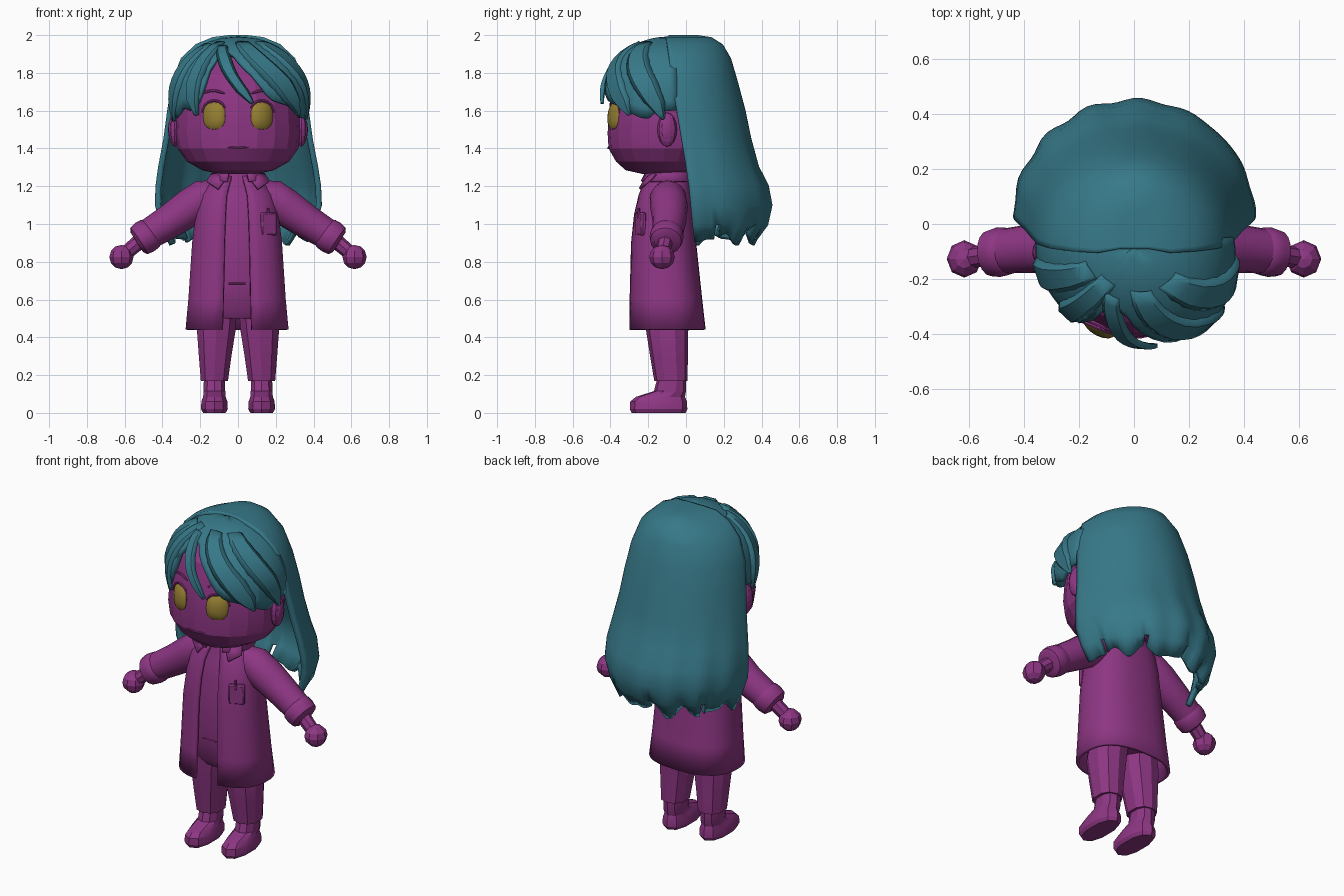
import bpy, bmesh, math
from math import sin, cos, pi, radians
from mathutils import Vector

if "Cube" in bpy.data.objects:
    bpy.data.objects.remove(bpy.data.objects["Cube"])


def material(name, rgb):
    m = bpy.data.materials.new(name)
    m.diffuse_color = (*rgb, 1)
    m.use_nodes = True
    m.node_tree.nodes["Principled BSDF"].inputs["Base Color"].default_value = m.diffuse_color
    return m


PURPLE = material("purple", (0.27, 0.037, 0.23))
TEAL = material("teal", (0.038, 0.19, 0.25))
GOLD = material("gold", (0.30, 0.21, 0.032))


def build(name, rows, mat, closed=True, caps=True, smooth=40, thick=0):
    """Skin a list of equal-length point rows."""
    bm = bmesh.new()
    vs = [[bm.verts.new(p) for p in r] for r in rows]
    n = len(rows[0])
    for a, b in zip(vs, vs[1:]):
        for i in range(n if closed else n - 1):
            j = (i + 1) % n
            bm.faces.new((a[i], a[j], b[j], b[i]))
    if caps:
        bm.faces.new(vs[0])
        bm.faces.new(vs[-1])
    bmesh.ops.recalc_face_normals(bm, faces=bm.faces)
    return finish(name, bm, mat, smooth, thick)


def finish(name, bm, mat, smooth=40, thick=0):
    me = bpy.data.meshes.new(name)
    bm.to_mesh(me)
    bm.free()
    me.materials.append(mat)
    ob = bpy.data.objects.new(name, me)
    bpy.context.collection.objects.link(ob)
    if thick:
        s = ob.modifiers.new("thickness", 'SOLIDIFY')
        s.thickness, s.offset = thick, 0
    if smooth:
        bpy.ops.object.select_all(action='DESELECT')
        ob.select_set(True)
        bpy.context.view_layer.objects.active = ob
        bpy.ops.object.shade_smooth_by_angle(angle=radians(smooth))
    return ob


def spow(v, e):
    return math.copysign(abs(v) ** e, v)


def ring(x, y, z, rx, ry, n=16, e=1.0, gap=0.0):
    """Horizontal ring; gap leaves an opening centred on the front."""
    m = n if gap == 0 else n + 1
    ts = [gap + (2 * pi - 2 * gap) * i / n for i in range(m)]
    return [(x + rx * spow(sin(t), e), y - ry * spow(cos(t), e), z) for t in ts]


def tube(name, pts, radii, mat=PURPLE, n=12, smooth=40):
    pts = [Vector(p) for p in pts]
    rows = []
    for i, (p, r) in enumerate(zip(pts, radii)):
        d = (pts[min(i + 1, len(pts) - 1)] - pts[max(i - 1, 0)]).normalized()
        u = d.cross(Vector((0, 1, 0))).normalized()
        w = d.cross(u)
        rows.append([p + r * (cos(2 * pi * k / n) * u + sin(2 * pi * k / n) * w) for k in range(n)])
    return build(name, rows, mat, smooth=smooth)


def ball(name, loc, scale, mat, seg=16, rings=10, turn=0, smooth=40):
    bm = bmesh.new()
    bmesh.ops.create_uvsphere(bm, u_segments=seg, v_segments=rings, radius=1)
    ob = finish(name, bm, mat, smooth)
    ob.location, ob.scale, ob.rotation_euler = loc, scale, (0, 0, turn)
    return ob


def box(name, loc, size, turn):
    bm = bmesh.new()
    bmesh.ops.create_cube(bm, size=1)
    bmesh.ops.scale(bm, vec=size, verts=bm.verts)
    bmesh.ops.bevel(bm, geom=bm.edges[:], offset=0.008, segments=1, affect='EDGES')
    ob = finish(name, bm, PURPLE)
    ob.location, ob.rotation_euler = loc, (0, 0, turn)


def lerp(table, t):
    for (a, va), (b, vb) in zip(table, table[1:]):
        if t <= b:
            return va + (vb - va) * max(0, t - a) / (b - a)
    return table[-1][1]


# Head
HEAD = [(1.265, .10, .10, -.13), (1.285, .19, .19, -.13), (1.33, .27, .25, -.12),
        (1.40, .32, .295, -.115), (1.48, .335, .305, -.11), (1.57, .33, .305, -.105),
        (1.68, .32, .30, -.10), (1.80, .27, .26, -.10), (1.88, .18, .18, -.10), (1.92, .08, .08, -.10)]
build("head", [ring(0, y, z, rx, ry, 20) for z, rx, ry, y in HEAD], PURPLE, smooth=15)


def face_point(x, z, out=0.0):
    rx, ry, cy = (lerp([(h[0], h[k]) for h in HEAD], z) for k in (1, 2, 3))
    return (x, cy - ry * math.sqrt(1 - min(1, abs(x) / rx) ** 2) - out, z)


# Facial features
for s, side in ((-1, "left"), (1, "right")):
    eye = [[face_point(s * .126 + .06 * r * spow(cos(t), .8), 1.572 + .073 * r * spow(sin(t), .8),
                       .022 * (1 - r ** 3) - (.012 if r == 1 else 0))
            for t in [2 * pi * k / 20 for k in range(20)]] for r in (1, .97, .85, .6, .25)]
    build(side + "_eye", eye, GOLD)
    lash = [face_point(s * (.126 + .066 * cos(a)), 1.58 + .074 * sin(a), .002)
            for a in [.1 + (pi - .6) * k / 8 for k in range(9)]]
    tube(side + "_eyelid", lash, [.004] + [.006] * 7 + [.003], n=6)
    brow = [face_point(s * (.07 + .025 * k), 1.69 + .016 * sin(pi * k / 5), .002) for k in range(6)]
    tube(side + "_brow", brow, [.003] + [.007] * 4 + [.003], n=6)
    ball(side + "_ear", (s * .335, -.10, 1.5), (.034, .052, .09), PURPLE, 10, 8, smooth=0)
    ball(side + "_ear_fold", (s * .36, -.105, 1.5), (.01, .026, .05), PURPLE, 8, 6)
tube("mouth", [face_point(-.055 + .0275 * k, 1.402 + .003 * abs(k - 2), .001) for k in range(5)],
     [.003, .006, .006, .006, .003], n=6)

# Back hair: open-fronted shell with strand ridges growing toward a ragged hem
BACK = [(1.985, .05, -.09, .06), (1.975, .13, -.105, .13), (1.94, .215, -.10, .185),
        (1.87, .29, -.09, .225), (1.75, .335, -.075, .26), (1.60, .36, -.05, .30),
        (1.45, .38, -.025, .33), (1.30, .408, 0, .37), (1.20, .422, .015, .42),
        (1.10, .425, .025, .438), (1.00, .395, .035, .415), (.93, .35, .045, .36)]
rows = []
N = 48
for k, (z, w, yf, yb) in enumerate(BACK):
    f = max(0, (k - 5) / 6)
    row = []
    for i in range(N + 1):
        t = pi * i / N
        ridge = 1 + .012 * f * cos(i * pi / 3) + .016 * f * sin(i * .9)
        dip = .018 * cos(i * pi / 3 + .3) + .025 * sin(i * .7) if k == 11 else 0
        row.append((w * ridge * cos(t), yf + (yb - yf) * ridge * sin(t), z - dip))
    rows.append(row)
back = build("back_hair", rows, TEAL, closed=False, caps=False, smooth=50, thick=.03)
bm = bmesh.new()
bm.from_mesh(back.data)
bm.faces.ensure_lookup_table()
# notches between strands, and the crown lid
notch = [bm.faces[10 * N + i] for i in (5, 15, 25, 37)]
bmesh.ops.delete(bm, geom=notch, context='FACES')
bm.verts.ensure_lookup_table()
lid = bm.faces.new([bm.verts[i] for i in range(N + 1)])
lid.smooth = True
bmesh.ops.recalc_face_normals(bm, faces=bm.faces)
bm.to_mesh(back.data)
bm.free()

# Fringe: lopsided dome (radius by angle) whose lower edge follows a parted outline
REACH = [(-100, .348), (-75, .345), (-60, .335), (-45, .33), (-25, .328), (0, .342), (20, .362),
         (45, .378), (60, .380), (75, .365), (100, .35)]


def dome(a, z, out=0.0):
    s = max(-1, min(1, (z - 1.665) / .315))
    c = (1 - abs(s) ** 2.1) ** .48 if s > 0 else 1 - .25 * s * s
    r = lerp(REACH, a) * c
    p = Vector((r * sin(radians(a)), -r * cos(radians(a)), z - 1.665))
    p *= 1 + out / p.length
    return p + Vector((0, -.085, 1.665))


HEM = [(-110, 1.64), (-90, 1.60), (-70, 1.56), (-58, 1.62), (-48, 1.60), (-38, 1.62), (-33, 1.75),
       (-26, 1.89), (-8, 1.90), (13, 1.78), (27, 1.66), (36, 1.64), (48, 1.62), (60, 1.58),
       (70, 1.55), (80, 1.60), (95, 1.60), (110, 1.64)]
cols = [-96 + 6 * i for i in range(33)]
rows = []
for k in range(11):
    drop = (1 - cos(pi / 2 * k / 10)) ** .9
    rows.append([dome(a, 1.98 - (1.98 - lerp(HEM, a)) * drop) for a in cols])
build("fringe", rows, TEAL, closed=False, caps=False, smooth=12, thick=.025)


def lock(name, path):
    """Tapered hair strand draped over the dome; path is (angle, height, half angular width)."""
    rows = []
    for j in range(13):
        u = (len(path) - 1) * j / 12
        a, z, w = (lerp([(i, p[k]) for i, p in enumerate(path)], u) for k in range(3))
        lift = .016 + .008 * sin(pi * j / 12)
        rows.append([dome(a - w, z, .004), dome(a - w * .6, z, lift), dome(a + w * .6, z, lift),
                     dome(a + w, z, .004)])
    build(name, rows, TEAL, closed=False, caps=False, smooth=20, thick=.012)


LOCKS = {"parting_lock": [(-25, 1.93, 9), (-16, 1.87, 8), (-6, 1.78, 6), (4, 1.70, 5), (12, 1.64, 1)],
         "left_front_lock": [(-38, 1.95, 12), (-42, 1.86, 9), (-45, 1.75, 9), (-45, 1.66, 7), (-41, 1.58, 1)],
         "left_side_lock": [(-62, 1.94, 12), (-68, 1.84, 11), (-73, 1.72, 11), (-76, 1.63, 8), (-78, 1.55, 1)],
         "right_front_lock": [(8, 1.95, 14), (20, 1.87, 13), (36, 1.76, 13), (47, 1.66, 10), (56, 1.58, 1)],
         "right_side_lock": [(45, 1.95, 14), (56, 1.86, 13), (68, 1.75, 12), (77, 1.65, 9), (84, 1.56, 1)]}
for name, path in LOCKS.items():
    lock(name, path)

# Shirt, hips and neck
BODY = [(.50, .15, .11), (.54, .20, .135), (.68, .21, .165), (.9, .20, .16), (1.05, .185, .145),
        (1.15, .16, .125), (1.22, .11, .10), (1.3, .085, .09)]
build("shirt_and_hips", [ring(0, -.105, z, rx, ry, 20, .85) for z, rx, ry in BODY], PURPLE)
tube("shirt_hem", [(-.05, -.269, .685), (.0, -.27, .685), (.04, -.27, .685)], [.004] * 3, n=6)

# Open coat
COAT = [(.44, .265, -.10, .195), (.60, .25, -.108, .185), (.90, .23, -.12, .165), (1.05, .212, -.117, .152),
        (1.15, .19, -.11, .135), (1.20, .15, -.107, .118), (1.25, .10, -.10, .10)]
build("coat", [ring(-.005, y, z, rx, ry, 28, .8, .21) for z, rx, y, ry in COAT], PURPLE,
      closed=False, caps=False, smooth=50, thick=.018)
build("collar_band", [ring(0, -.10, z, r, r * .95, 20, .9, .35) for z, r in ((1.275, .10), (1.27, .125), (1.225, .15))],
      PURPLE, closed=False, caps=False, thick=.012)

for s, side in ((-1, "left"), (1, "right")):
    # Collar point
    build(side + "_lapel", [[(s * .05, -.20, 1.26), (s * .14, -.16, 1.265)],
                            [(s * .105, -.245, 1.185), (s * .165, -.20, 1.225)]],
          PURPLE, closed=False, caps=False, thick=.014)
    # Sleeve, cuff, wrist, hand
    tube(side + "_sleeve", [(s * .10, -.10, 1.165), (s * .18, -.095, 1.14), (s * .25, -.09, 1.09),
                            (s * .36, -.088, 1.015), (s * .49, -.10, .935)], [.07, .097, .10, .09, .08], n=16)
    tube(side + "_cuff", [(s * .452, -.10, .96), (s * .465, -.10, .95), (s * .495, -.103, .93),
                          (s * .525, -.107, .91), (s * .536, -.107, .903)], [.074, .087, .09, .083, .06], n=16)
    tube(side + "_wrist", [(s * .5, -.108, .925), (s * .59, -.122, .85)], [.042, .038], n=8, smooth=0)
    ball(side + "_hand", (s * .617, -.127, .825), (.064, .068, .064), PURPLE, 8, 6, smooth=0)
    # Trouser leg
    build(side + "_trouser_leg", [ring(s * x, y, z, rx, ry, 10, .85) for x, y, z, rx, ry in
          ((.10, -.10, .54, .098, .12), (.115, -.10, .44, .107, .112), (.121, -.09, .30, .09, .10),
           (.125, -.08, .17, .075, .088))], PURPLE, smooth=20)
    # Boot
    build(side + "_boot", [ring(s * .125, y, z, rx, ry, 10, .85) for y, z, rx, ry in
          ((-.145, 0, .062, .142), (-.145, .02, .074, .152), (-.145, .06, .072, .15), (-.135, .085, .062, .13),
           (-.085, .115, .06, .085), (-.075, .19, .058, .075))], PURPLE, smooth=20)

# Chest pocket with pen
box("pocket", (.16, -.241, 1.0), (.092, .03, .12), .45)
tube("pen", [(.16, -.25, 1.03), (.16, -.25, 1.085)], [.009, .007], n=8)
